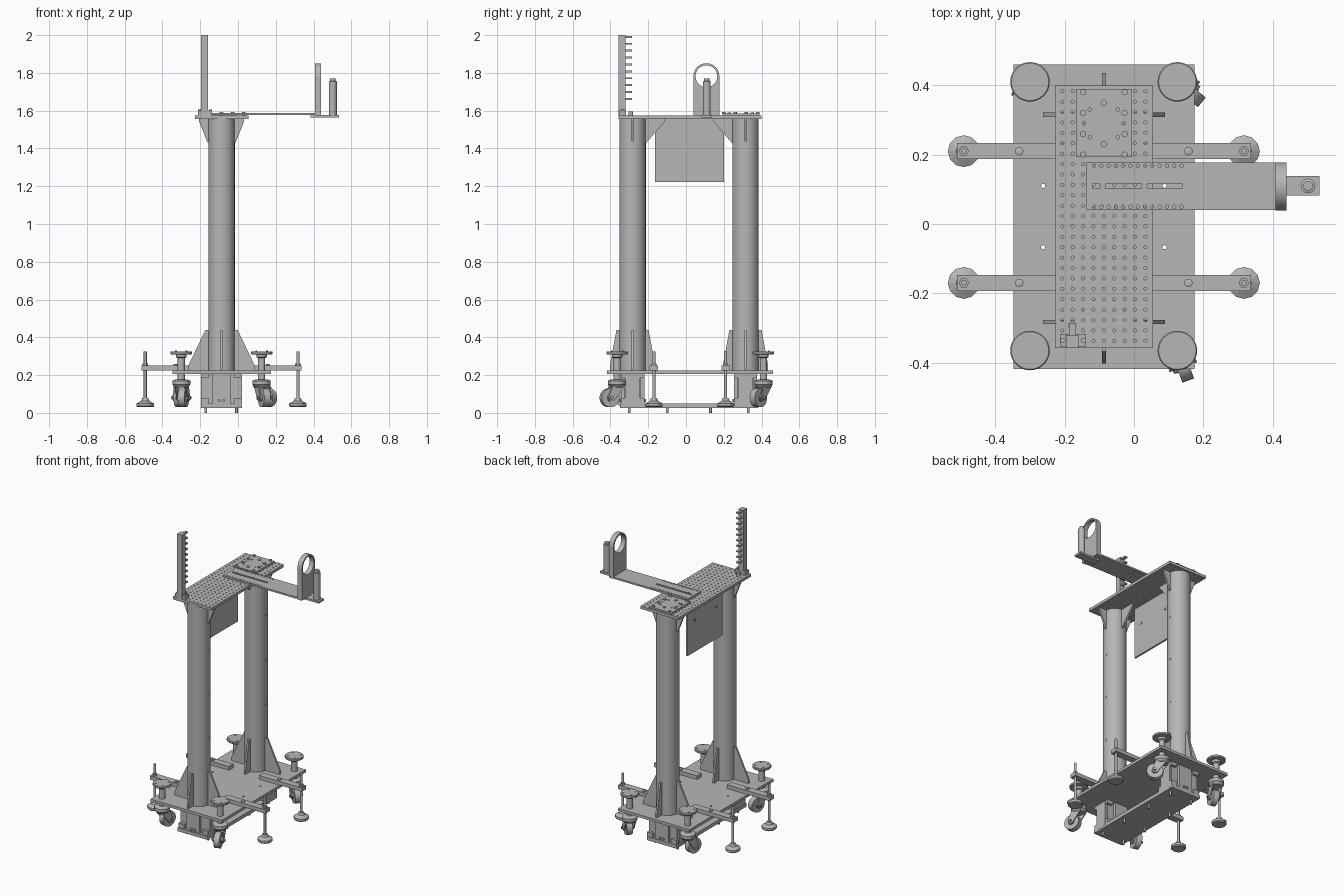
import bpy, bmesh, math
from mathutils import Matrix, Vector

cube = bpy.data.objects.get("Cube")
if cube:
    bpy.data.objects.remove(cube)

grey = bpy.data.materials.new("machine_grey")
grey.use_nodes = True
grey.diffuse_color = (0.47, 0.47, 0.47, 1)
grey.node_tree.nodes["Principled BSDF"].inputs["Base Color"].default_value = grey.diffuse_color


def finish(name, bm, smooth=False):
    bmesh.ops.recalc_face_normals(bm, faces=bm.faces)
    mesh = bpy.data.meshes.new(name)
    bm.to_mesh(mesh)
    bm.free()
    obj = bpy.data.objects.new(name, mesh)
    bpy.context.collection.objects.link(obj)
    mesh.materials.append(grey)
    if smooth:
        bpy.ops.object.select_all(action='DESELECT')
        obj.select_set(True)
        bpy.context.view_layer.objects.active = obj
        bpy.ops.object.shade_smooth_by_angle(angle=math.radians(35))
    return obj


def box(name, x, y, z):
    """Box from (min, max) ranges."""
    bm = bmesh.new()
    size = [r[1] - r[0] for r in (x, y, z)]
    mid = [(r[0] + r[1]) / 2 for r in (x, y, z)]
    bmesh.ops.create_cube(bm, size=1, matrix=Matrix.Translation(mid) @ Matrix.Diagonal((*size, 1)))
    return finish(name, bm)


def lathe(name, x, y, profile, sides=24, smooth=True):
    """Solid of revolution about a vertical axis, profile of (radius, z)."""
    bm = bmesh.new()
    rings = [[bm.verts.new((x + r * math.cos(2 * math.pi * i / sides),
                            y + r * math.sin(2 * math.pi * i / sides), z))
              for i in range(sides)] for r, z in profile]
    for a, b in zip(rings, rings[1:]):
        for i in range(sides):
            j = (i + 1) % sides
            bm.faces.new((a[i], a[j], b[j], b[i]))
    bm.faces.new(rings[0])
    bm.faces.new(rings[-1])
    return finish(name, bm, smooth)


def rod(name, x, y, r, z0, z1, sides=16):
    return lathe(name, x, y, [(r, z0), (r, z1)], sides)


def prism(name, points, thick, matrix, smooth=False):
    """Extrude an XZ outline along Y, centred, then place it."""
    bm = bmesh.new()
    face = bm.faces.new([bm.verts.new((px, -thick / 2, pz)) for px, pz in points])
    out = bmesh.ops.extrude_face_region(bm, geom=[face])
    verts = [v for v in out["geom"] if isinstance(v, bmesh.types.BMVert)]
    bmesh.ops.translate(bm, verts=verts, vec=(0, thick, 0))
    bm.transform(matrix)
    return finish(name, bm, smooth)


def place(x, y, z, angle=0):
    return Matrix.Translation((x, y, z)) @ Matrix.Rotation(math.radians(angle), 4, 'Z')


def circle(r, n, cx=0, cz=0):
    return [(cx + r * math.cos(2 * math.pi * i / n), cz + r * math.sin(2 * math.pi * i / n)) for i in range(n)]


def cut(obj, holes, z, sides=8, slot=None):
    """Drill vertical holes (x, y, radius) and an optional slot box through a plate."""
    bm = bmesh.new()
    for x, y, r in holes:
        bmesh.ops.create_cone(bm, cap_ends=True, segments=sides, radius1=r, radius2=r, depth=0.1,
                              matrix=Matrix.Translation((x, y, z)))
    if slot:
        (x0, x1), (y0, y1) = slot
        bmesh.ops.create_cube(bm, size=1, matrix=Matrix.Translation(((x0 + x1) / 2, (y0 + y1) / 2, z))
                              @ Matrix.Diagonal((x1 - x0, y1 - y0, 0.1, 1)))
    cutter = finish(obj.name + "_cutter", bm)
    cutter.hide_render = True
    mod = obj.modifiers.new("holes", 'BOOLEAN')
    mod.operation, mod.solver, mod.object = 'DIFFERENCE', 'EXACT', cutter
    bpy.context.view_layer.objects.active = obj
    bpy.ops.object.modifier_apply(modifier="holes")
    bpy.data.objects.remove(cutter)


CX = -0.087                 # column axis
COLUMNS = (-0.283, 0.315)   # column positions along y

# Base plate
base = box("base_plate", (-0.348, 0.175), (-0.418, 0.46), (0.207, 0.225))
cut(base, [(x, y, 0.006) for x in (-0.262, 0.088) for y in (-0.067, 0.11)], 0.216, 12)

# Columns with gussets, and the support blocks under them
foot_h, top_h = 0.215, 0.125
for y in COLUMNS:
    rod("column", CX, y, 0.07, 0.225, 1.557, 48)
    inward = 90 if y < 0 else -90
    for angle in (0, 90, 180, 270):
        ext = 0.176 if angle % 180 == 0 else 0.12
        prism("base_gusset", [(0.06, 0), (ext, 0), (ext, 0.025), (0.085, foot_h), (0.06, foot_h)],
              0.012, place(CX, y, 0.225, angle))
    for angle, ext in ((0, 0.12), (180, 0.12), (inward, 0.172)):
        prism("top_gusset", [(0.06, 0), (ext, 0), (ext, -0.012), (0.075, -top_h), (0.06, -top_h)],
              0.012, place(CX, y, 1.557, angle))
    for z in (0.66, 0.96, 1.25):
        prism("column_hole_rim", circle(0.008, 12), 0.004, place(CX + 0.07, y, z, 90))
    box("block_core", (-0.185, 0.008), (y - 0.045, y + 0.045), (0.04, 0.207))
    for s in (-1, 1):
        xs = CX + 0.1 * s
        box("block_side", (xs - 0.0085, xs + 0.0085), (y - 0.04, y + 0.04), (0.04, 0.207))
        box("block_end_plate", (-0.135, -0.04), (y + s * 0.05 - 0.012, y + s * 0.05 + 0.012), (0.045, 0.207))
        for dx in (-0.088, 0.088):
            box("block_leg", (CX + dx - 0.02, CX + dx + 0.02),
                (y + s * 0.05 - 0.012, y + s * 0.05 + 0.012), (0.04, 0.08))
            box("block_shoulder", (CX + dx - 0.02, CX + dx + 0.02),
                (y + s * 0.05 - 0.012, y + s * 0.05 + 0.012), (0.185, 0.207))
        for dx in (-0.012, 0.012):
            prism("block_bolt", circle(0.008, 10), 0.01, place(CX + dx, y + s * 0.065, 0.065))

# Lower tie plate with locating pins
box("lower_plate", (-0.197, 0.021), (-0.35, 0.38), (0.027, 0.05))
for x in (-0.17, -0.008):
    for y in (-0.3, -0.1, 0.13, 0.33):
        rod("locating_pin", x, y, 0.007, 0, 0.03, 12)

# Outriggers with levelling feet
for y in (-0.17, 0.21):
    for s in (-1, 1):
        def at(d):
            return CX + s * d
        x0, x1 = sorted((at(0.11), at(0.424)))
        box("outrigger_bar", (x0, x1), (y - 0.023, y + 0.023), (0.225, 0.25))
        lathe("outrigger_bolt", at(0.244), y, [(0.012, 0.25), (0.012, 0.256), (0.006, 0.258)], 16)
        rod("foot_rod", at(0.404), y, 0.008, 0.07, 0.325)
        lathe("foot_nut", at(0.404), y, [(0.015, 0.25), (0.015, 0.262)], 6, False)
        lathe("foot_pad", at(0.404), y, [(0.04, 0.03), (0.046, 0.036), (0.046, 0.05), (0.022, 0.063),
                                         (0.016, 0.078)], 12, False)

# Casters hung from stems with round handwheels
TRAIL, AXLE_Z = 0.042, 0.08
for x, y, angle in ((-0.3, -0.365, 75), (0.125, -0.365, -70), (-0.3, 0.41, -105), (0.125, 0.41, -40)):
    lathe("handwheel", x, y, [(0.054, 0.31), (0.057, 0.313), (0.057, 0.323), (0.054, 0.326)], 32)
    for i in range(4):
        a = math.radians(45 + 90 * i)
        rod("handwheel_bolt", x + 0.04 * math.cos(a), y + 0.04 * math.sin(a), 0.005, 0.325, 0.329, 10)
    lathe("caster_stem", x, y, [(0.019, 0.17), (0.019, 0.29), (0.028, 0.295), (0.028, 0.31)], 20)
    lathe("caster_swivel", x, y, [(0.035, 0.135), (0.048, 0.15), (0.048, 0.17), (0.03, 0.178)], 24)
    m = place(x, y, 0, angle)
    prism("caster_wheel", circle(0.05, 28, TRAIL, AXLE_Z), 0.036, m, True)
    prism("caster_hub", circle(0.02, 16, TRAIL, AXLE_Z), 0.05, m, True)
    prism("caster_axle", circle(0.009, 10, TRAIL, AXLE_Z), 0.084, m, True)
    for s in (-1, 1):
        prism("caster_fork", [(-0.035, 0.145), (0.035, 0.145), (0.06, 0.085), (0.05, 0.062), (0.03, 0.062)],
              0.006, m @ Matrix.Translation((0, s * 0.029, 0)))

# Perforated top plate
top = box("top_plate", (-0.228, 0.055), (-0.357, 0.4), (1.557, 1.575))
cut(top, [(-0.207 + 0.03 * i, -0.337 + 0.03 * j, 0.0045) for i in range(9) for j in range(25)], 1.566)

# Bolted mounting plate
mount = box("mounting_plate", (-0.167, -0.006), (0.193, 0.39), (1.575, 1.585))
cut(mount, [(CX + 0.057 * math.cos(a * math.pi / 4), 0.29 + 0.057 * math.sin(a * math.pi / 4), 0.005)
            for a in range(8)], 1.62, 8)
for x in (-0.147, -0.027):
    for y in (0.2, 0.26, 0.32, 0.38):
        rod("mounting_bolt", x, y, 0.009, 1.585, 1.592, 12)
for y in (0.23, 0.35):
    rod("mounting_stud", CX, y, 0.009, 1.585, 1.59, 12)

# Hanging panel
box("hanging_panel", (-0.152, -0.14), (-0.164, 0.2), (1.222, 1.557))
for y in (-0.1, 0.125):
    prism("panel_rivet", circle(0.008, 12), 0.022, place(-0.146, y, 1.435, 90))

# Toothed upright post
box("post_foot", (-0.213, -0.138), (-0.353, -0.318), (1.575, 1.6))
box("toothed_post", (-0.196, -0.16), (-0.358, -0.32), (1.575, 2.0))
for i in range(10):
    z = 1.662 + 0.0365 * i
    box("post_tooth", (-0.188, -0.168), (-0.322, -0.286), (z - 0.005, z + 0.005))
for x in (-0.205, -0.146):
    rod("post_bolt", x, -0.336, 0.008, 1.6, 1.606, 12)
rod("post_stud", -0.178, -0.293, 0.012, 1.575, 1.595, 12)

# Slotted arm
arm = box("slotted_arm", (-0.138, 0.44), (0.04, 0.178), (1.577, 1.588))
cut(arm, [(-0.115 + 0.021 * i, y, 0.005) for i in range(13) for y in (0.05, 0.168)], 1.583,
    slot=((-0.12, 0.14), (0.104, 0.116)))
for x in (-0.09, 0.03):
    rod("arm_bolt", x, 0.11, 0.009, 1.575, 1.592, 12)

# Ring holder at the end of the arm: plate with a round top and a bore
ring_y, ring_z, outer, inner, n = 0.108, 1.782, 0.069, 0.058, 24
dirs = [Vector((math.cos(math.pi * 2 * i / n), math.sin(math.pi * 2 * i / n))) for i in range(n)]
spot = place(0.424, ring_y, ring_z, 90)
arch = [tuple(d * outer) for d in dirs[:n // 2 + 1]] + [tuple(d * inner) for d in reversed(dirs[:n // 2 + 1])]
prism("ring_arch", arch, 0.032, spot, True)
low = 1.575 - ring_z
cradle = [(-outer, 0), (-outer, low), (outer, low), (outer, 0)]
cradle += [tuple(dirs[-i % n] * inner) for i in range(n // 2 + 1)]
prism("ring_cradle", cradle, 0.032, spot, True)

# Small end bracket and its peg
box("end_bracket", (0.385, 0.535), (0.082, 0.138), (1.565, 1.577))
lathe("end_peg", 0.502, 0.11, [(0.021, 1.577), (0.021, 1.755), (0.014, 1.757), (0.014, 1.77)], 20)
